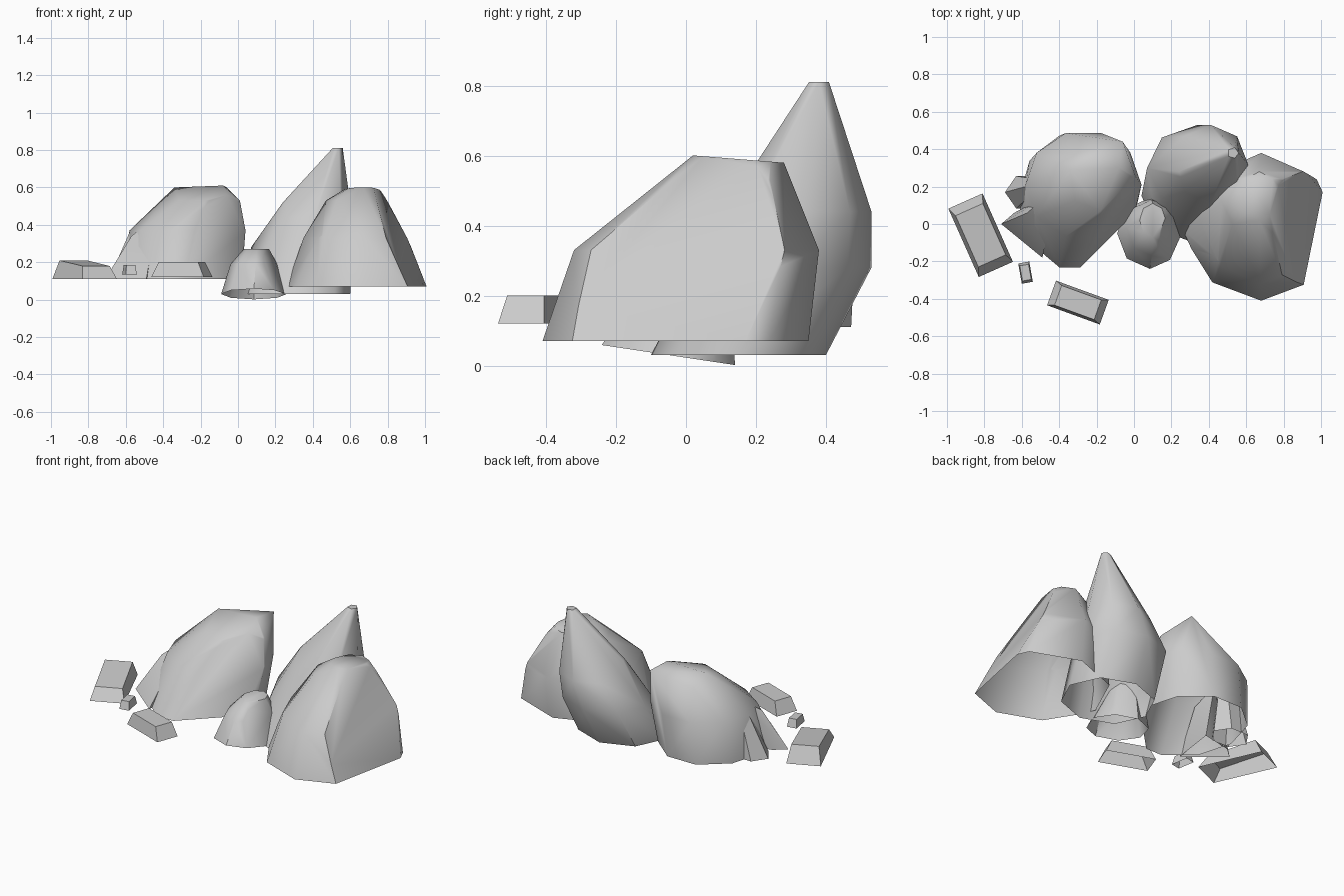
import bpy, bmesh
from math import cos, sin, radians, tau
from mathutils import Matrix, Vector

cube = bpy.data.objects.get("Cube")
if cube:
    bpy.data.objects.remove(cube, do_unlink=True)

stone = bpy.data.materials.new("grey_stone")
stone.use_nodes = True
grey = (0.6, 0.6, 0.6, 1)
stone.diffuse_color = grey
stone.node_tree.nodes["Principled BSDF"].inputs["Base Color"].default_value = grey


def finish(name, bm, smooth_angle):
    """Open the underside, then turn the shape into a shaded object."""
    bmesh.ops.recalc_face_normals(bm, faces=bm.faces)
    under = [face for face in bm.faces if face.normal.z < -0.8]
    bmesh.ops.delete(bm, geom=under, context="FACES")
    mesh = bpy.data.meshes.new(name)
    bm.to_mesh(mesh)
    bm.free()
    mesh.materials.append(stone)
    obj = bpy.data.objects.new(name, mesh)
    bpy.context.collection.objects.link(obj)
    bpy.ops.object.select_all(action="DESELECT")
    obj.select_set(True)
    bpy.context.view_layer.objects.active = obj
    bpy.ops.object.shade_smooth_by_angle(angle=radians(smooth_angle))


def oval(x, y, z, wide, deep, sides=8, tilt=0):
    """Corners of a level or tilted oval section."""
    turns = [tau * step / sides for step in range(sides)]
    return [Vector((x + wide * cos(turn), y + deep * sin(turn), z - tilt * deep * sin(turn)))
            for turn in turns]


def rock(name, *sections, slices=(), smooth_angle=45):
    """Boulder wrapped around its sections, with flat slices taken off."""
    bm = bmesh.new()
    for section in sections:
        for corner in section:
            bm.verts.new(corner)
    bmesh.ops.convex_hull(bm, input=bm.verts)
    loose = [vert for vert in bm.verts if not vert.link_faces]
    bmesh.ops.delete(bm, geom=loose, context="VERTS")
    for point, normal in slices:
        geometry = bm.verts[:] + bm.edges[:] + bm.faces[:]
        bmesh.ops.bisect_plane(bm, geom=geometry, plane_co=point, plane_no=normal,
                               clear_outer=True)
        bmesh.ops.holes_fill(bm, edges=bm.edges)
    bmesh.ops.dissolve_limit(bm, angle_limit=radians(2), verts=bm.verts, edges=bm.edges)
    finish(name, bm, smooth_angle)


def chip(name, centre, size, heading, droop=0):
    """Loose block that narrows towards its top and may droop at its far end."""
    bm = bmesh.new()
    bmesh.ops.create_cube(bm, size=1)
    for vert in bm.verts:
        if vert.co.z > 0:
            if vert.co.x > 0:
                vert.co.z -= droop
            vert.co.x *= 0.75
            vert.co.y *= 0.8
    place = (Matrix.Translation(centre) @ Matrix.Rotation(radians(heading), 4, "Z")
             @ Matrix.Diagonal((*size, 1)))
    bmesh.ops.transform(bm, matrix=place, verts=bm.verts)
    finish(name, bm, smooth_angle=25)


# Broad boulder with one flat sliced side and a trimmed corner
rock("sliced_boulder",
     oval(0.68, -0.03, 0.07, wide=0.42, deep=0.38),
     oval(0.68, 0.03, 0.33, wide=0.33, deep=0.35),
     oval(0.66, 0.12, 0.53, wide=0.19, deep=0.17),
     oval(0.67, 0.15, 0.59, wide=0.1, deep=0.13, tilt=0.08),
     slices=[((0.9, -0.36, 0.07), (0.88, -0.18, 0.43)),
             ((0.28, -0.09, 0.07), (-0.8, -0.5, 0.3))])

# Tall rock with a shoulder and a peak leaning to the back
rock("pointed_rock",
     oval(0.32, 0.15, 0.03, wide=0.28, deep=0.25),
     oval(0.34, 0.3, 0.28, wide=0.27, deep=0.23),
     oval(0.41, 0.32, 0.44, wide=0.2, deep=0.21),
     oval(0.28, 0.28, 0.52, wide=0.04, deep=0.04),
     oval(0.53, 0.38, 0.81, wide=0.03, deep=0.03, sides=5))

# Domed rock with a skewed crown, and the two ribs on its outer side
rock("domed_rock",
     oval(-0.3, 0.12, 0.11, wide=0.32, deep=0.37, sides=10),
     oval(-0.27, 0.21, 0.37, wide=0.31, deep=0.29, sides=10),
     oval(-0.18, 0.25, 0.53, wide=0.19, deep=0.18),
     [(-0.34, 0.29, 0.6), (-0.06, 0.44, 0.6), (-0.08, 0.3, 0.61)],
     slices=[((-0.1, -0.05, 0.1), (0.7, -0.7, 0.3))], smooth_angle=50)
rock("side_rib",
     [(-0.71, 0, 0.11), (-0.49, -0.18, 0.11), (-0.45, 0.1, 0.11), (-0.64, 0.06, 0.11)],
     [(-0.57, 0.06, 0.34), (-0.45, 0, 0.34), (-0.47, 0.15, 0.42)])
rock("rear_rib",
     oval(-0.57, 0.17, 0.11, wide=0.12, deep=0.1, sides=6),
     oval(-0.52, 0.2, 0.36, wide=0.06, deep=0.05, sides=6))

# Small tilted boulder in the middle
rock("small_boulder",
     oval(0.085, -0.05, 0.03, wide=0.175, deep=0.19, tilt=0.15),
     oval(0.095, -0.02, 0.19, wide=0.135, deep=0.15),
     oval(0.1, 0.02, 0.27, wide=0.07, deep=0.09),
     slices=[((0.17, -0.24, 0.06), (0.8, -0.3, 0.4))])

# Loose chips
chip("large_chip", (-0.82, -0.06, 0.16), (0.4, 0.2, 0.1), heading=-66, droop=0.3)
chip("front_chip", (-0.3, -0.42, 0.16), (0.3, 0.14, 0.08), heading=-20)
chip("tiny_chip", (-0.58, -0.26, 0.16), (0.11, 0.06, 0.05), heading=-80)
